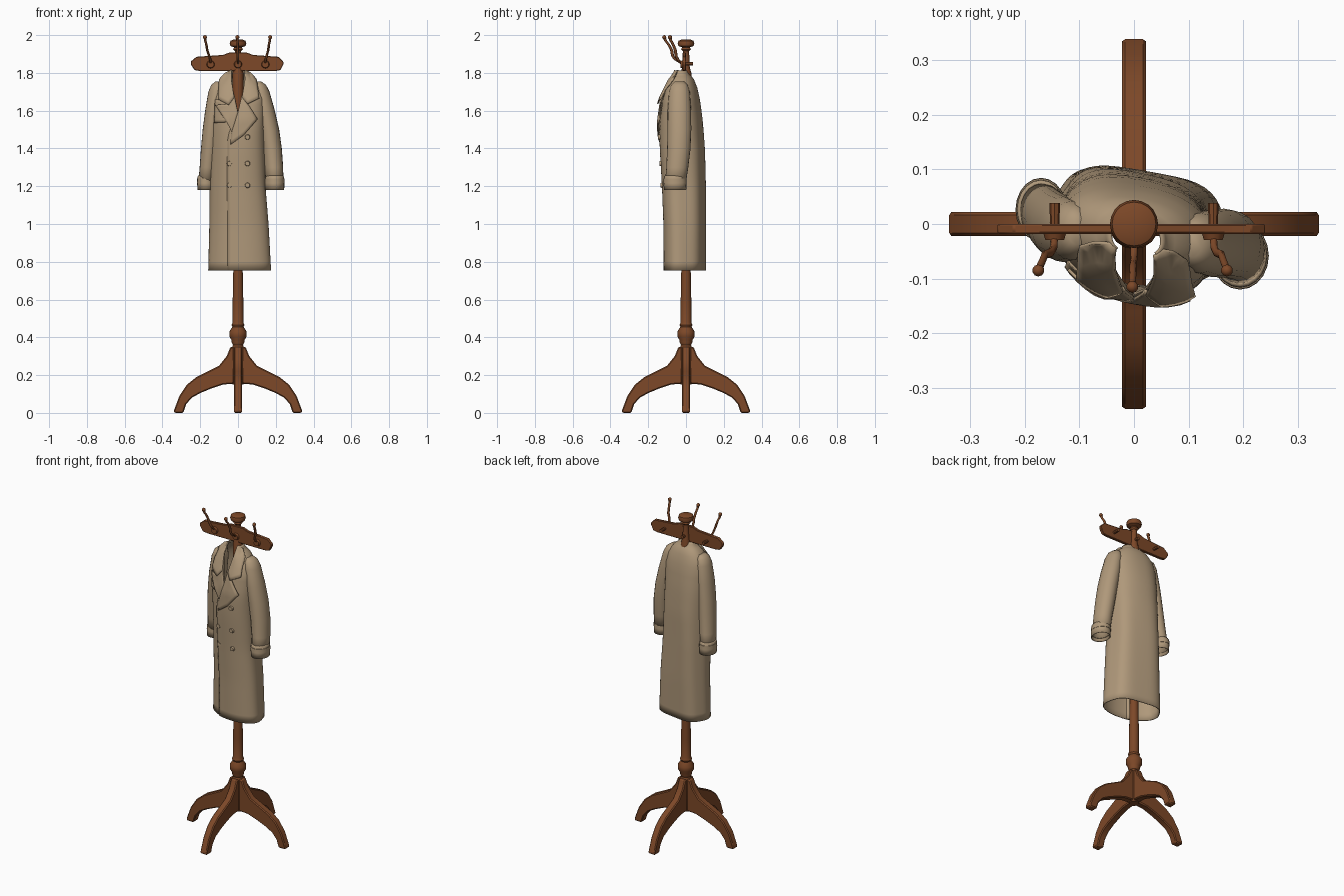
import bpy, bmesh, math
from mathutils import Vector, Matrix

if "Cube" in bpy.data.objects:
    bpy.data.objects.remove(bpy.data.objects["Cube"])

def material(name, col):
    m = bpy.data.materials.new(name)
    m.diffuse_color = (*col, 1)
    m.use_nodes = True
    m.node_tree.nodes["Principled BSDF"].inputs["Base Color"].default_value = m.diffuse_color
    return m

WOOD = material("brown wood", (0.205, 0.065, 0.021))
CLOTH = material("tan cloth", (0.43, 0.315, 0.195))

def finish(bm, name, mat, angle=40, thick=0, bevel=0, recalc=True):
    if recalc:
        bmesh.ops.recalc_face_normals(bm, faces=bm.faces)
    me = bpy.data.meshes.new(name)
    bm.to_mesh(me)
    bm.free()
    ob = bpy.data.objects.new(name, me)
    bpy.context.collection.objects.link(ob)
    me.materials.append(mat)
    if thick:
        s = ob.modifiers.new("thickness", 'SOLIDIFY')
        s.thickness, s.offset = thick, 0
    if bevel:
        b = ob.modifiers.new("bevel", 'BEVEL')
        b.width, b.segments = bevel, 1
    bpy.ops.object.select_all(action='DESELECT')
    bpy.context.view_layer.objects.active = ob
    ob.select_set(True)
    bpy.ops.object.shade_smooth_by_angle(angle=math.radians(angle))
    return ob

def loft(rings, closed=True, caps=(False, False)):
    bm = bmesh.new()
    rows = [[bm.verts.new(p) for p in r] for r in rings]
    n = len(rows[0])
    for a, b in zip(rows, rows[1:]):
        for i in range(n if closed else n - 1):
            j = (i + 1) % n
            bm.faces.new((a[i], a[j], b[j], b[i]))
    for use, row in zip(caps, (rows[0], rows[-1])):
        if use:
            bm.faces.new(row)
    return bm

def ellipse(cx, cy, z, rx, ry, n=20):
    return [(cx + rx * math.cos(2 * math.pi * i / n), cy + ry * math.sin(2 * math.pi * i / n), z)
            for i in range(n)]

def lathe(name, prof, n=16):
    return finish(loft([ellipse(0, 0, z, r, r, n) for r, z in prof], caps=(True, True)), name, WOOD)

def slab(name, pts, to3d, depth, bevel):
    """Extrude a 2D outline by depth."""
    bm = bmesh.new()
    f = bm.faces.new([bm.verts.new(to3d(*p)) for p in pts])
    r = bmesh.ops.extrude_face_region(bm, geom=[f])
    bmesh.ops.translate(bm, vec=depth, verts=[v for v in r['geom'] if isinstance(v, bmesh.types.BMVert)])
    return finish(bm, name, WOOD, 25, bevel=bevel)

def disc(name, at, r, depth, mat, n=14):
    """Short cylinder along y."""
    bm = bmesh.new()
    bmesh.ops.create_cone(bm, cap_ends=True, segments=n, radius1=r, radius2=r * 0.8, depth=depth,
                          matrix=Matrix.Translation(at) @ Matrix.Rotation(math.pi / 2, 4, 'X'))
    return finish(bm, name, mat)

# --- Stand: turned pole, finial, four legs ---
lathe("pole", [(.028, .15), (.033, .17), (.033, .34), (.027, .36), (.034, .375), (.034, .385), (.046, .405),
               (.046, .43), (.03, .455), (.034, .465), (.028, .48), (.028, .6), (.024, .8), (.024, 1.4),
               (.028, 1.65), (.028, 1.8), (.02, 1.83), (.017, 1.9)])
lathe("finial", [(.016, 1.88), (.016, 1.915), (.026, 1.925), (.02, 1.935), (.04, 1.942), (.044, 1.955),
                 (.04, 1.97), (.025, 1.976)], 20)
LEG = [(.02, .35), (.04, .35), (.06, .30), (.10, .25), (.16, .22), (.22, .19), (.27, .15), (.31, .09), (.34, .01),
       (.335, 0), (.29, 0), (.275, .045), (.245, .08), (.20, .105), (.14, .13), (.08, .15), (.02, .155)]
for k in range(4):
    R = Matrix.Rotation(k * math.pi / 2, 3, 'Z')
    slab(f"leg_{k + 1}", LEG, lambda x, z: R @ Vector((x, -.022, z)), R @ Vector((0, .044, 0)), .006)

# --- Hook board and hooks ---
BOARD = [(-.25, 1.845), (-.23, 1.815), (-.20, 1.81), (.20, 1.81), (.225, 1.815), (.24, 1.845), (.24, 1.86),
         (.215, 1.885), (.08, 1.895), (.045, 1.908), (-.045, 1.908), (-.08, 1.895), (-.22, 1.885), (-.25, 1.86)]
slab("hook_board", BOARD, lambda x, z: (x, -.018, z), Vector((0, .018, 0)), .003)
for k, (x, dx, dy) in enumerate([(-.145, -.03, -.085), (0, -.003, -.115), (.145, .025, -.085)]):
    disc(f"hook_base_{k + 1}", (x, -.022, 1.845), .022, .014, WOOD)
    disc(f"hook_bolt_{k + 1}", (x, .016, 1.848), .010, .044, WOOD, 8)
    path = [(0, .15, 1.845), (.05, .5, 1.87), (.25, .62, 1.89), (.6, .66, 1.92), (.75, .8, 1.95), (.95, .95, 1.972), (1, 1, 1.99)]
    bm = loft([ellipse(x + dx * a, dy * b, z, .0065, .008, 8) for a, b, z in path], caps=(True, True))
    bmesh.ops.create_uvsphere(bm, u_segments=10, v_segments=6, radius=.011,
                              matrix=Matrix.Translation((x + dx, dy, 1.989)))
    finish(bm, f"hook_{k + 1}", WOOD, 50)

# --- Coat body: loft of open rings with a neck opening ---
# z, centre x, centre y, radius x, radius y
BODY = [(.755, .01, -.005, .163, .103), (1.0, .007, -.005, .153, .105), (1.2, 0, -.01, .144, .108),
        (1.4, 0, -.018, .14, .112), (1.55, 0, -.025, .14, .108), (1.66, .003, -.025, .138, .093),
        (1.72, .002, -.022, .122, .077), (1.765, .002, -.022, .09, .06), (1.79, .003, -.024, .058, .042),
        (1.812, .004, -.026, .046, .032)]

def sect(z):
    for a, b in zip(BODY, BODY[1:]):
        if z <= b[0]:
            t = max(0, (z - a[0]) / (b[0] - a[0]))
            return [p + (q - p) * t for p, q in zip(a, b)][1:]
    return BODY[-1][1:]

def squash(v, p=.85):
    return math.copysign(abs(v) ** p, v)

def body_point(th, z, grow=1):
    cx, cy, rx, ry = sect(z)
    low = max(0, min(1, (1.72 - z) / .5))
    g = grow * (1 + .035 * low * math.sin(5 * th + 1.2 + z) * (.35 + .65 * (math.cos(th) < 0)))
    x = cx + rx * g * squash(math.sin(th))
    return (x, cy - ry * g * squash(math.cos(th)) - .12 * (x - cx), z)

rings = []
N = 56
for z in [.755 + .0455 * i for i in range(18)] + [1.57, 1.6, 1.63, 1.66, 1.69, 1.72, 1.745, 1.765, 1.78, 1.79, 1.80, 1.812]:
    v = max(0, min(1, (z - 1.46) / .13))
    rx = sect(z)[2]
    gap = max(0, min(.038, (z - 1.59) * .24))
    g = math.asin(min(.75, gap / rx) ** (1 / .85))
    lo, hi = -.32 * (1 - v) + g, 2 * math.pi - g - .2 * (1 - v)
    ring = []
    for i in range(N + 1):
        t = i / N
        ring.append(body_point(lo + (hi - lo) * t, z, 1 + .06 * (1 - v) * max(0, 1 - t * 5)))
    rings.append(ring)
finish(loft(rings, closed=False), "coat_body", CLOTH, 50, thick=.005)

# --- Sleeves with cuffs and straps ---
def sleeve(side, secs):
    bm = loft([ellipse(cx, cy, z, rx, ry) for z, cx, cy, rx, ry in secs], caps=(True, False))
    finish(bm, side + "_sleeve", CLOTH, 60, thick=.004)
    _, cx, cy, rx, ry = secs[-1]
    finish(loft([ellipse(cx, cy, z, rx * k, ry * k) for z, k in
                 [(1.255, .96), (1.25, 1.05), (1.215, 1.1), (1.18, 1.08)]]), side + "_cuff", CLOTH, 40, thick=.004)
    finish(loft([ellipse(cx, cy, z, rx * k, ry * k) for z, k in
                 [(1.215, 1.06), (1.217, 1.17), (1.24, 1.15), (1.242, 1.03)]]), side + "_cuff_strap", CLOTH, 40)

sleeve("right", [(1.752, .108, -.035, .015, .025), (1.735, .113, -.035, .034, .042), (1.70, .12, -.035, .045, .053),
                 (1.6, .143, -.035, .05, .06), (1.5, .165, -.035, .051, .061), (1.4, .18, -.038, .05, .06),
                 (1.3, .19, -.046, .047, .056), (1.2, .194, -.058, .045, .053)])
sleeve("left", [(1.752, -.105, -.012, .015, .025), (1.735, -.108, -.012, .032, .042), (1.70, -.113, -.012, .042, .052),
                (1.6, -.128, -.01, .044, .058), (1.5, -.14, -.005, .045, .058), (1.4, -.15, .003, .044, .056),
                (1.3, -.16, .014, .041, .052), (1.2, -.17, .026, .04, .05)])

# --- Collar, lapels and flaps: outlines laid on the coat front ---
def front_y(x, z):
    cx, cy, rx, ry = sect(z)
    u = min(.97, abs(x - cx) / rx) ** (1 / .85)
    return cy - ry * (1 - u * u) ** .425 - .12 * (x - cx)

def cloth_panel(name, pts):
    """pts: x, z, lift away from the coat."""
    bm = bmesh.new()
    c = [sum(p[i] for p in pts) / len(pts) for i in range(3)]
    mid = bm.verts.new(c)
    vs = [bm.verts.new(p) for p in pts]
    for i in range(len(vs)):
        bm.faces.new((mid, vs[i], vs[(i + 1) % len(vs)]))
    bmesh.ops.subdivide_edges(bm, edges=bm.edges, cuts=3, use_grid_fill=True)
    for v in bm.verts:
        x, z, lift = v.co
        v.co = (x, front_y(x, z) - lift, z)
    finish(bm, name, CLOTH, 50, thick=.006)

cloth_panel("collar_right", [(.036, 1.815, .004), (.07, 1.80, .006), (.098, 1.765, .014), (.112, 1.665, .03),
                             (.05, 1.635, .026), (.022, 1.67, .012), (.036, 1.76, .008)])
cloth_panel("collar_left", [(-.034, 1.815, .004), (-.07, 1.80, .006), (-.10, 1.765, .012), (-.105, 1.66, .024),
                            (-.05, 1.63, .022), (-.02, 1.67, .012), (-.034, 1.76, .008)])
cloth_panel("lapel_right", [(.02, 1.68, .008), (.05, 1.64, .014), (.103, 1.555, .02), (.03, 1.47, .014),
                            (-.04, 1.42, .01), (-.035, 1.48, .01), (0, 1.59, .01)])
cloth_panel("lapel_left", [(-.02, 1.68, .008), (-.05, 1.635, .014), (-.12, 1.63, .018), (-.055, 1.53, .014),
                           (-.03, 1.48, .006), (0, 1.59, .008)])
cloth_panel("storm_flap", [(-.12, 1.66, .005), (-.06, 1.65, .005), (-.05, 1.54, .009), (-.125, 1.535, .009)])

# --- Buttons in two columns ---
for z in (1.46, 1.32, 1.205):
    for x in (-.045, .05):
        if z < 1.4 or x > 0:
            disc("coat_button", (x, front_y(x, z) - .008, z), .015, .012, CLOTH, 12)
